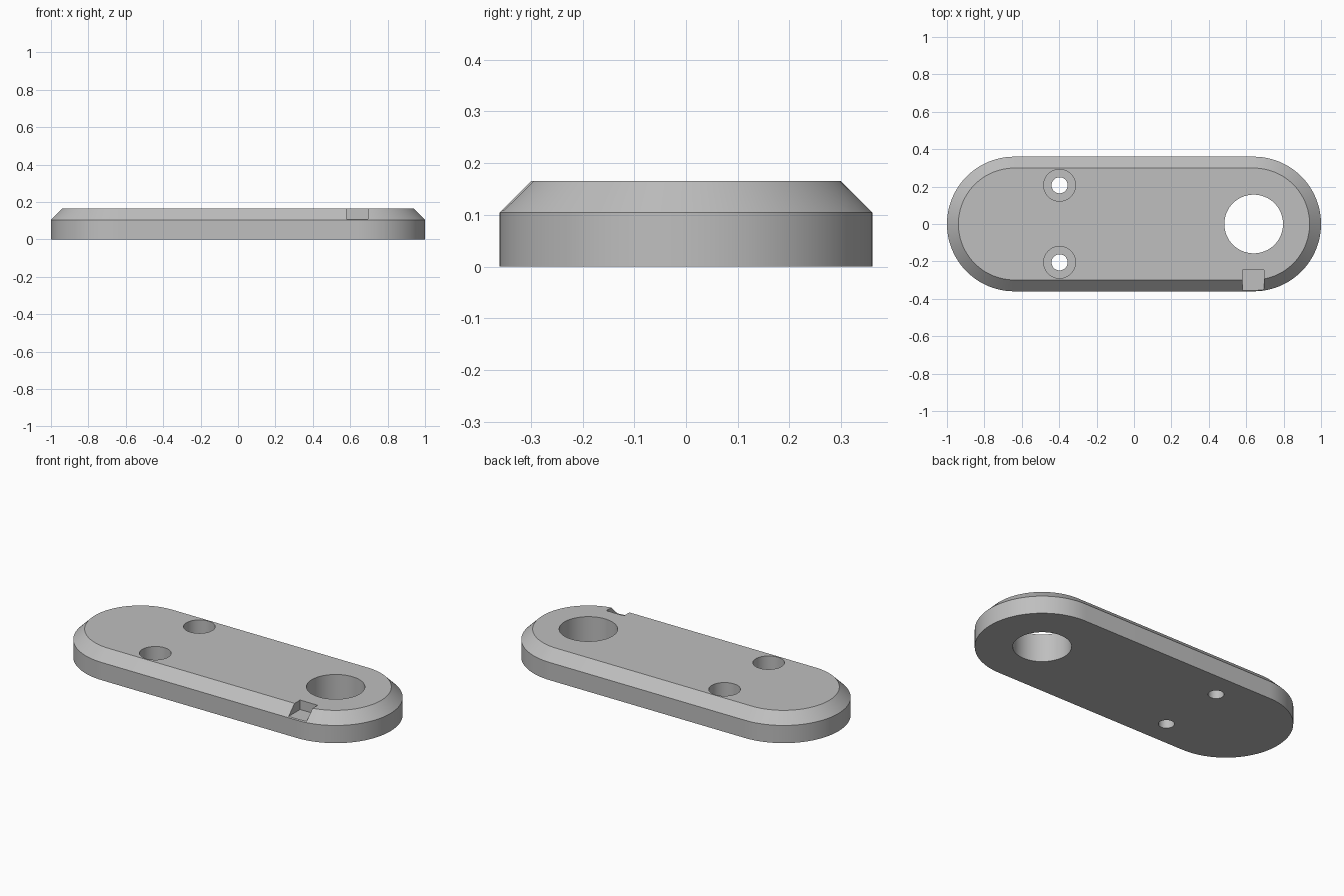
import bpy
import bmesh
from math import pi, sin, cos, radians

if "Cube" in bpy.data.objects:
    bpy.data.objects.remove(bpy.data.objects["Cube"], do_unlink=True)

END_X, RADIUS = 0.64, 0.36
TOP, CHAMFER = 0.166, 0.061
STEPS = 48

grey = bpy.data.materials.new("plain grey")
grey.use_nodes = True
colour = (0.52, 0.52, 0.52, 1)
grey.diffuse_color = colour
grey.node_tree.nodes["Principled BSDF"].inputs["Base Color"].default_value = colour


def add_object(name, bm):
    bmesh.ops.recalc_face_normals(bm, faces=bm.faces)
    mesh = bpy.data.meshes.new(name)
    bm.to_mesh(mesh)
    bm.free()
    mesh.materials.append(grey)
    obj = bpy.data.objects.new(name, mesh)
    bpy.context.collection.objects.link(obj)
    return obj


def stadium_ring(bm, radius, z):
    ring = []
    for side in (1, -1):
        for i in range(STEPS + 1):
            a = -pi / 2 + pi * i / STEPS
            ring.append(bm.verts.new((side * (END_X + radius * cos(a)),
                                      side * radius * sin(a), z)))
    return ring


def cylinder_cutter(name, x, y, radius, low, high):
    bm = bmesh.new()
    bmesh.ops.create_cone(bm, cap_ends=True, segments=64, radius1=radius,
                          radius2=radius, depth=high - low)
    bmesh.ops.translate(bm, verts=bm.verts, vec=(x, y, (low + high) / 2))
    return add_object(name, bm)


def box_cutter(name, low, high):
    bm = bmesh.new()
    bmesh.ops.create_cube(bm, size=1)
    for v in bm.verts:
        v.co = [(a + b) / 2 + c * (b - a) for a, b, c in zip(low, high, v.co)]
    return add_object(name, bm)


# Rounded plate with a chamfered top rim
bm = bmesh.new()
rings = [stadium_ring(bm, RADIUS, 0),
         stadium_ring(bm, RADIUS, TOP - CHAMFER),
         stadium_ring(bm, RADIUS - CHAMFER, TOP)]
for lower, upper in zip(rings, rings[1:]):
    for i in range(len(lower)):
        j = (i + 1) % len(lower)
        bm.faces.new((lower[i], lower[j], upper[j], upper[i]))
bm.faces.new(rings[0])
bm.faces.new(rings[-1])
plate = add_object("plate", bm)

# Large pivot hole, two counterbored screw holes and the rim notch
cutters = [cylinder_cutter("pivot_hole_cutter", END_X, 0, 0.157, -0.1, 0.3),
           box_cutter("notch_cutter", (0.58, -0.5, 0.11), (0.695, -0.247, 0.3))]
for side, y in (("back", 0.207), ("front", -0.205)):
    cutters.append(cylinder_cutter(side + "_screw_cutter", -0.398, y, 0.043, -0.1, 0.3))
    cutters.append(cylinder_cutter(side + "_counterbore_cutter", -0.398, y, 0.085, 0.06, 0.3))

bpy.ops.object.select_all(action='DESELECT')
plate.select_set(True)
bpy.context.view_layer.objects.active = plate
for cutter in cutters:
    mod = plate.modifiers.new(cutter.name, 'BOOLEAN')
    mod.operation = 'DIFFERENCE'
    mod.solver = 'EXACT'
    mod.object = cutter
    bpy.ops.object.modifier_apply(modifier=mod.name)
    bpy.data.objects.remove(cutter, do_unlink=True)

bpy.ops.object.shade_smooth_by_angle(angle=radians(30))
